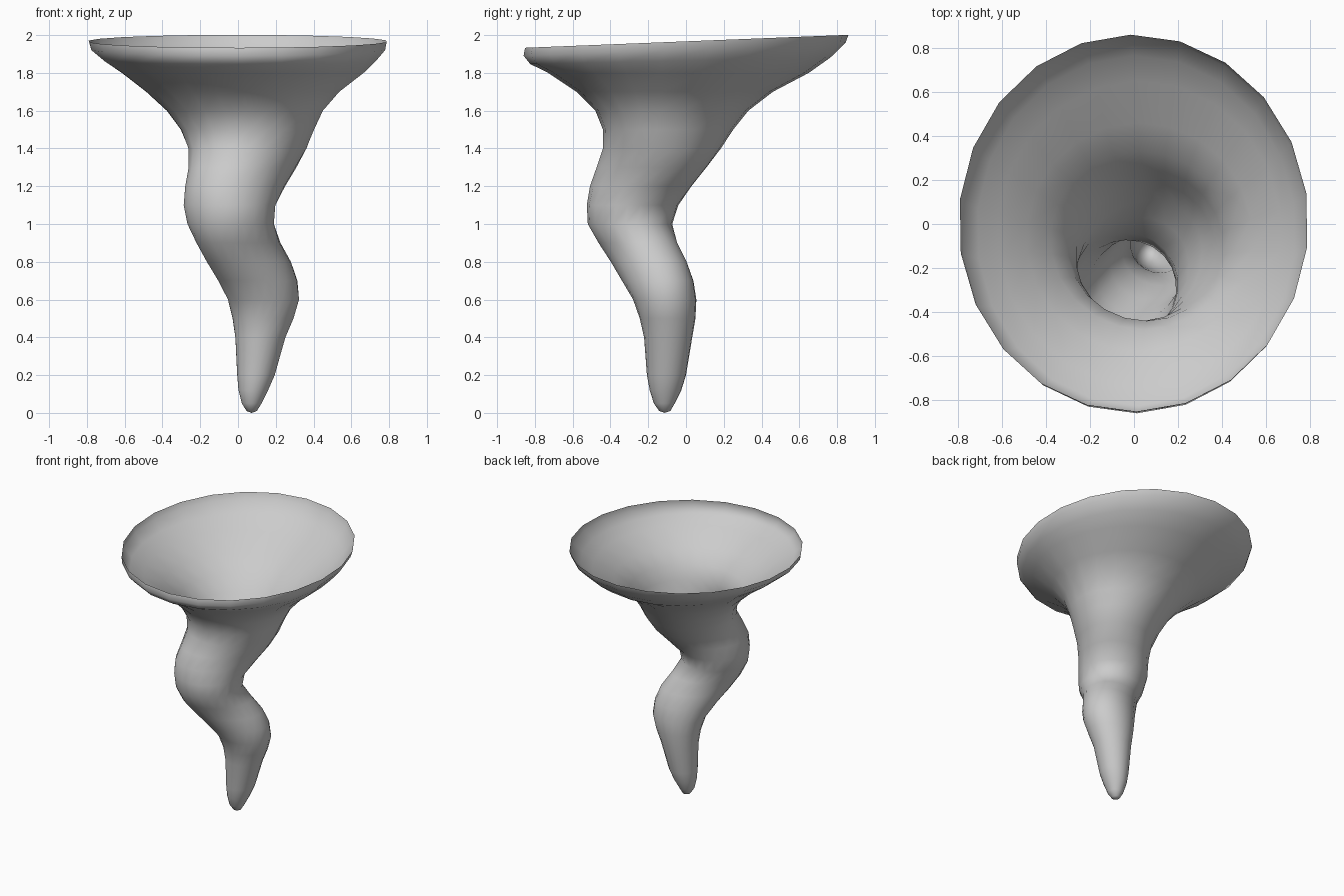
import bpy, bmesh, math

SIDES = 22
# Cross-sections from tip to rim: height, x min, x max, y min, y max
ROWS = [
    (0.01, 0.045, 0.10, -0.142, -0.083),
    (0.05, 0.02, 0.125, -0.17, -0.06),
    (0.12, 0.002, 0.16, -0.192, -0.025),
    (0.2, -0.005, 0.195, -0.207, 0.0),
    (0.4, -0.015, 0.252, -0.222, 0.033),
    (0.5, -0.03, 0.295, -0.245, 0.05),
    (0.6, -0.055, 0.325, -0.28, 0.055),
    (0.7, -0.105, 0.315, -0.34, 0.04),
    (0.8, -0.165, 0.28, -0.40, 0.005),
    (0.9, -0.22, 0.225, -0.465, -0.045),
    (1.0, -0.27, 0.192, -0.52, -0.073),
    (1.1, -0.29, 0.20, -0.525, -0.04),
    (1.2, -0.28, 0.25, -0.51, 0.03),
    (1.3, -0.262, 0.31, -0.475, 0.11),
    (1.4, -0.265, 0.365, -0.44, 0.185),
    (1.5, -0.305, 0.405, -0.44, 0.25),
    (1.6, -0.38, 0.452, -0.48, 0.33),
    (1.7, -0.49, 0.54, -0.58, 0.46),
    (1.8, -0.62, 0.67, -0.73, 0.65),
    (1.865, -0.715, 0.735, -0.825, 0.765),
    (1.925, -0.785, 0.785, -0.86, 0.845),
    (1.967, -0.797, 0.793, -0.852, 0.86),
]


def centre(row):
    return (row[1] + row[2]) / 2, (row[3] + row[4]) / 2


# Twisting funnel: one open, tapered shell
bm = bmesh.new()
rings = []
for i, (z, x0, x1, y0, y1) in enumerate(ROWS):
    lo, hi = ROWS[max(i - 1, 0)], ROWS[min(i + 1, len(ROWS) - 1)]
    (lx, ly), (hx, hy) = centre(lo), centre(hi)
    dz = hi[0] - lo[0]
    # slanted tube sections stretch along the direction of lean
    skew = math.asin(max(-0.25, min(0.25, (hx - lx) * (hy - ly) / dz ** 2)))
    if z < 0.3 or z > 1.65:
        skew = 0
    tilt = 0.04 * max(0, min(1, (z - 1.8) / 0.12))
    cx, cy = centre(ROWS[i])
    ring = []
    for k in range(SIDES):
        t = math.tau * k / SIDES + 0.16
        x = cx + (x1 - x0) / 2 * math.cos(t - skew / 2)
        y = cy + (y1 - y0) / 2 * math.sin(t + skew / 2)
        ring.append(bm.verts.new((x, y, z + tilt * y)))
    rings.append(ring)

# Walls between rings, closed at the pointed tip
for a, b in zip(rings, rings[1:]):
    for k in range(SIDES):
        n = (k + 1) % SIDES
        bm.faces.new((a[k], a[n], b[n], b[k]))
tip = bm.verts.new((0.072, -0.112, 0))
for k in range(SIDES):
    bm.faces.new((tip, rings[0][(k + 1) % SIDES], rings[0][k]))
for f in bm.faces:
    f.smooth = True

mesh = bpy.data.meshes.new("twisted_funnel")
bm.to_mesh(mesh)
bm.free()
bpy.context.collection.objects.link(bpy.data.objects.new("twisted_funnel", mesh))
